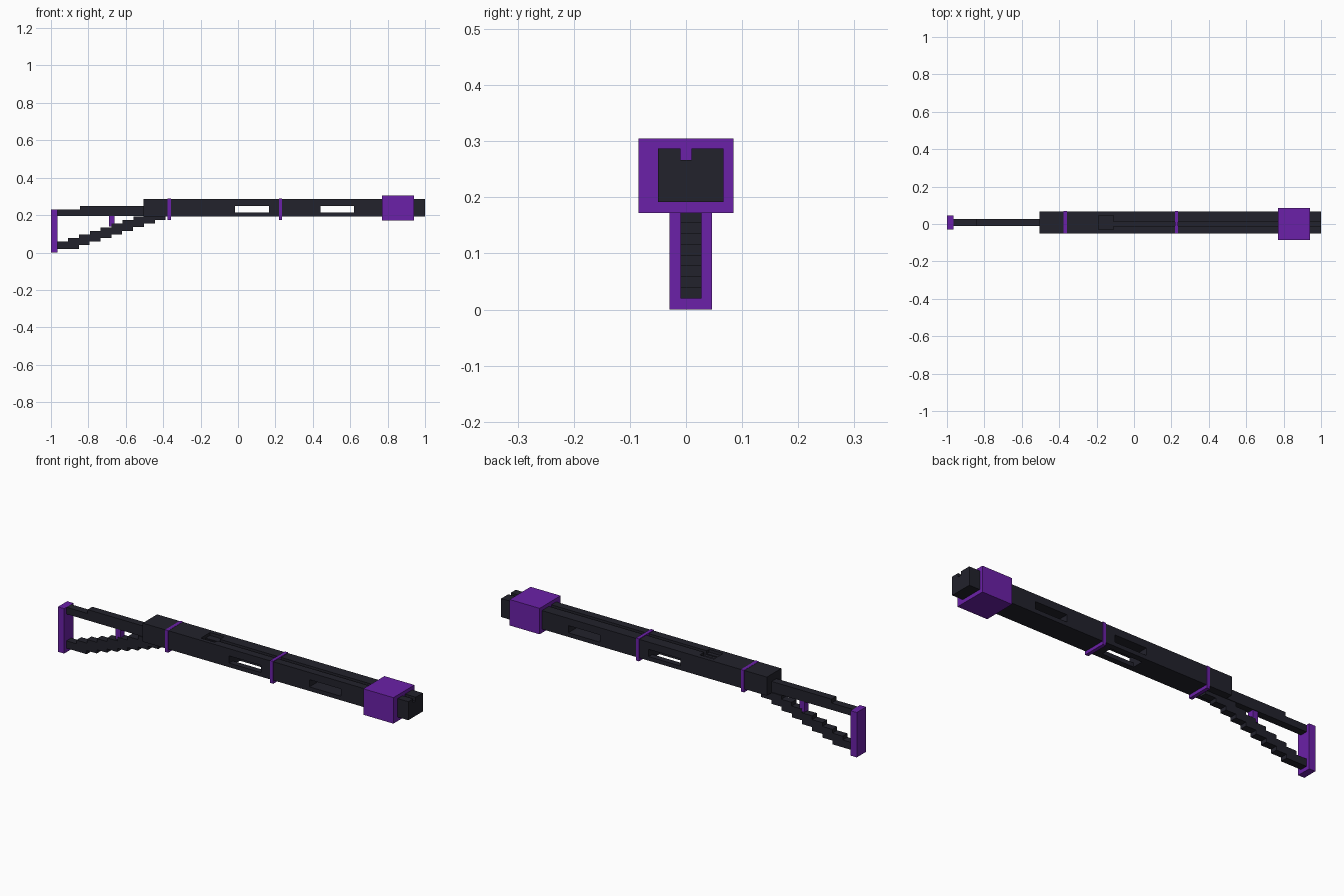
import bpy

old = bpy.data.objects.get("Cube")
if old:
    bpy.data.objects.remove(old, do_unlink=True)


def material(name, colour):
    m = bpy.data.materials.new(name)
    m.use_nodes = True
    m.diffuse_color = (*colour, 1)
    m.node_tree.nodes["Principled BSDF"].inputs["Base Color"].default_value = (*colour, 1)
    return m


DARK = material("charcoal", (0.016, 0.016, 0.025))
PURPLE = material("purple", (0.147, 0.015, 0.392))


def box(name, x, y, z, mat=DARK):
    """Box given by its (min, max) range on each axis."""
    bpy.ops.mesh.primitive_cube_add(size=1, location=[sum(r) / 2 for r in (x, y, z)])
    ob = bpy.context.object
    ob.name = name
    ob.scale = [r[1] - r[0] for r in (x, y, z)]
    bpy.ops.object.transform_apply(location=False, rotation=False, scale=True)
    ob.data.materials.append(mat)
    return ob


def cut(target, x, y, z):
    """Subtract a box from the target and discard the cutter."""
    cutter = box("cutter", x, y, z)
    mod = target.modifiers.new("cut", 'BOOLEAN')
    mod.operation = 'DIFFERENCE'
    mod.solver = 'EXACT'
    mod.object = cutter
    bpy.context.view_layer.objects.active = target
    bpy.ops.object.modifier_apply(modifier=mod.name)
    bpy.data.objects.remove(cutter, do_unlink=True)


MID = 0.008
STOCK_Y = (-0.01, 0.028)

# Long body with side windows, top groove, breech recess and open underside
body = box("body", (-0.505, 1), (-0.05, 0.067), (0.192, 0.287))
for window in ((-0.015, 0.165), (0.44, 0.62)):
    cut(body, window, (-0.1, 0.1), (0.213, 0.25))
cut(body, (-0.19, 1.1), (-0.01, 0.01), (0.267, 0.3))
cut(body, (-0.19, -0.11), (-0.03, 0.045), (0.272, 0.3))
cut(body, (-0.015, 0.165), (-0.02, 0.037), (0.18, 0.23))

# Purple block around the muzzle
box("muzzle_block", (0.77, 0.94), (-0.085, 0.085), (0.172, 0.305), PURPLE)

# Thin bands around the body
for name, x, top in (("rear_band", -0.368, 0.288), ("front_band", 0.227, 0.29)):
    box(name, (x - 0.009, x + 0.009), (-0.052, 0.069), (0.175, top), PURPLE)

# Stock: butt plate, upper beam and cheek rest
box("butt_plate", (-1, -0.965), (-0.029, 0.046), (0, 0.23), PURPLE)
box("upper_beam", (-0.966, -0.5), STOCK_Y, (0.195, 0.23))
box("cheek_rest", (-0.845, -0.5), STOCK_Y, (0.228, 0.25))
box("stock_strut", (-0.69, -0.66), (MID - 0.015, MID + 0.017), (0.14, 0.197), PURPLE)

# Stepped lower strut rising to the body
for i in range(9):
    x, z = -0.966 + 0.058 * i, 0.02 + 0.0192 * i
    box(f"lower_strut_{i + 1}", (x, x + 0.115), STOCK_Y, (z, z + 0.038))
